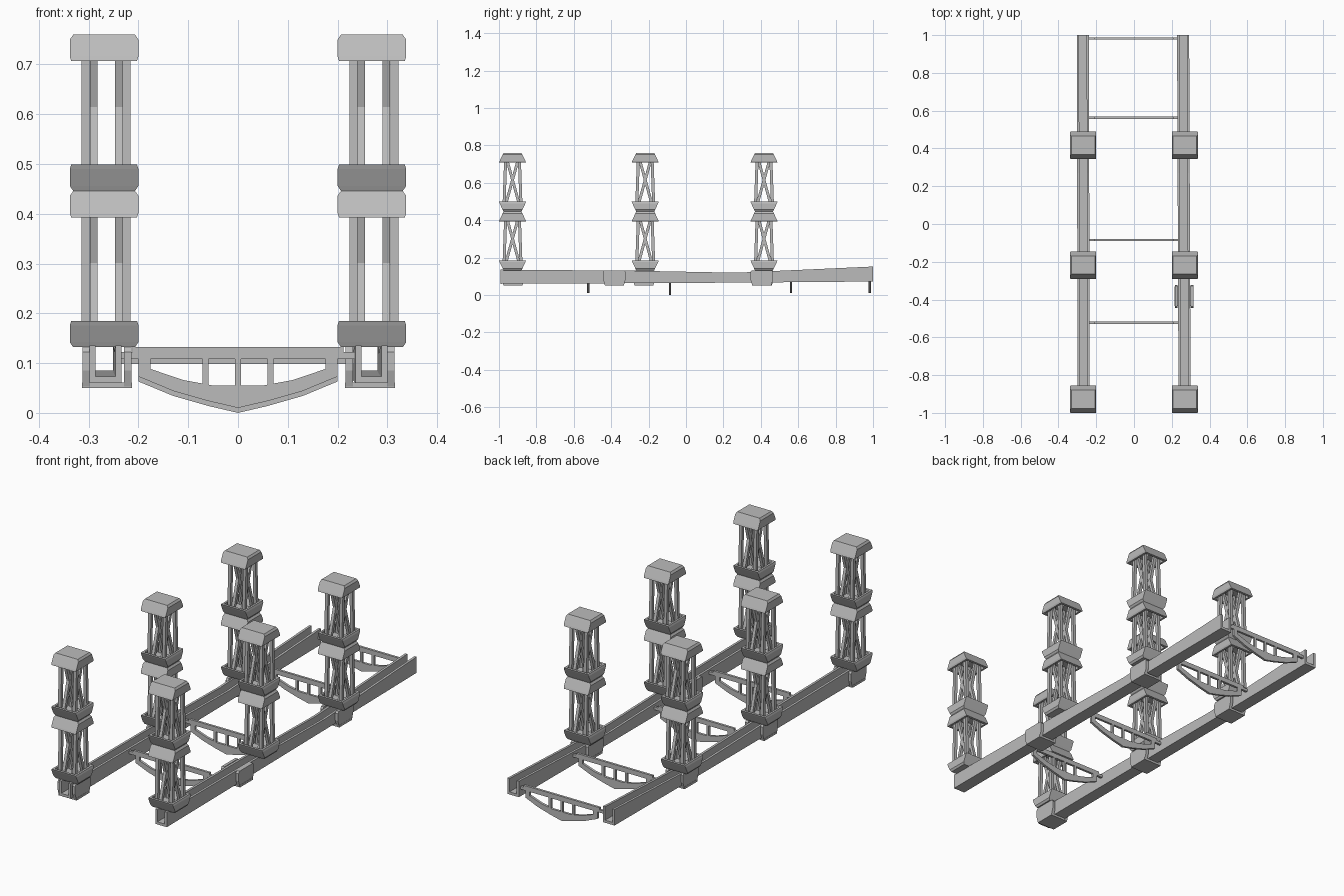
import bpy, bmesh
from mathutils import Vector

old = bpy.data.objects.get("Cube")
if old:
    bpy.data.objects.remove(old)

grey = bpy.data.materials.new("plain grey")
grey.use_nodes = True
colour = (0.5, 0.5, 0.5, 1)
grey.diffuse_color = colour
grey.node_tree.nodes["Principled BSDF"].inputs["Base Color"].default_value = colour


def finish(name, bm):
    bmesh.ops.recalc_face_normals(bm, faces=bm.faces)
    mesh = bpy.data.meshes.new(name)
    bm.to_mesh(mesh)
    bm.free()
    mesh.materials.append(grey)
    obj = bpy.data.objects.new(name, mesh)
    bpy.context.collection.objects.link(obj)
    return obj


def loft(bm, loops):
    """Skin a list of equal-length point loops and cap both ends."""
    rings = [[bm.verts.new(p) for p in loop] for loop in loops]
    n = len(rings[0])
    for a, b in zip(rings, rings[1:]):
        for i in range(n):
            j = (i + 1) % n
            bm.faces.new((a[i], a[j], b[j], b[i]))
    bm.faces.new(rings[0])
    bm.faces.new(rings[-1])


def box(bm, x0, x1, y0, y1, z0, z1):
    loft(bm, [[(x0, y0, z), (x1, y0, z), (x1, y1, z), (x0, y1, z)] for z in (z0, z1)])


def tray(name, x, y, z, up):
    """Hollow flared block; its open side faces up (1) or down (-1)."""
    steps = [(0.0, 0.062, 0.048), (0.010, 0.069, 0.053), (0.044, 0.069, 0.069),
             (0.053, 0.066, 0.0725), (0.053, 0.056, 0.060), (0.016, 0.054, 0.044)]
    bm = bmesh.new()
    loft(bm, [[(x + sx * hx, y + sy * hy, z + up * h)
               for sx, sy in ((-1, -1), (1, -1), (1, 1), (-1, 1))]
              for h, hx, hy in steps])
    finish(name, bm)


def bar(bm, a, b, w):
    """Square strut between two points that lie in a plane of constant x."""
    a, b = Vector(a), Vector(b)
    side = Vector((1, 0, 0)) * w / 2
    cross = (b - a).normalized().cross(Vector((1, 0, 0))) * w / 2
    loft(bm, [[p - side - cross, p + side - cross, p + side + cross, p - side + cross]
              for p in (a, b)])


def lattice(name, x, y, z0, z1):
    """Four leaning legs with a crossed brace on each side."""
    bm = bmesh.new()
    for s, shift in ((-1, -0.029), (1, 0.037)):
        outer, inner = x + shift + s * 0.008, x + shift - s * 0.008
        for t in (-1, 1):
            bar(bm, (outer, y + t * 0.046, z0), (outer, y + t * 0.036, z1), 0.016)
            bar(bm, (inner, y + t * 0.043, z0), (inner, y - t * 0.037, z1), 0.015)
    finish(name, bm)


def tower(label, x, y):
    tray(label + "_base_block", x, y, 0.132, 1)
    lattice(label + "_lower_lattice", x, y, 0.145, 0.435)
    tray(label + "_middle_block_lower", x, y, 0.446, -1)
    tray(label + "_middle_block_upper", x, y, 0.446, 1)
    lattice(label + "_upper_lattice", x, y, 0.46, 0.748)
    tray(label + "_cap_block", x, y, 0.760, -1)


def rail(name, x_front, x_back):
    """Open-topped channel whose height changes along its length."""
    bm = bmesh.new()
    loops = []
    for y, low, high in ((-0.993, 0.060, 0.135), (-0.3, 0.063, 0.130),
                         (0.27, 0.066, 0.119), (1.0, 0.072, 0.152)):
        x = x_front + (x_back - x_front) * (y + 1) / 2
        o, i, floor = 0.032, 0.020, low + 0.013
        loops.append([(x + px, y, pz) for px, pz in (
            (-o, high), (-o, low), (o, low), (o, high),
            (i, high), (i, floor), (-i, floor), (-i, high))])
    loft(bm, loops)
    finish(name, bm)


def collar(name, x, y):
    """Cradle of two shaped cheeks and a bottom plate around a rail."""
    bm = bmesh.new()
    side = [(-0.050, 0.050), (0.050, 0.050), (0.061, 0.085),
            (0.061, 0.122), (0.054, 0.132), (-0.054, 0.132),
            (-0.061, 0.122), (-0.061, 0.085)]
    for s in (-1, 1):
        loft(bm, [[(x + s * d, y + py, pz) for py, pz in side] for d in (0.034, 0.049)])
    box(bm, x - 0.05, x + 0.05, y - 0.051, y + 0.051, 0.050, 0.061)
    finish(name, bm)


def truss(name, y, lift):
    """Cross beam with a bowed lower chord and upright posts."""
    bm = bmesh.new()
    t = 0.006
    lower = [(0.2, 0.063), (0.13, 0.034), (0.06, 0.014)]
    upper = [(0.05, 0.045), (0.11, 0.056), (0.175, 0.078), (0.2, 0.085)]
    half = lower[::-1] + upper[::-1]
    outline = [(0, 0)] + half + [(0, 0.045)] + [(-px, pz) for px, pz in half[::-1]]
    loft(bm, [[(px, y + d, pz + lift) for px, pz in outline] for d in (-t, t)])
    box(bm, -0.238, 0.235, y - t, y + t, 0.098 + lift, 0.112 + lift)
    box(bm, -0.212, 0.212, y - t, y + t, 0.110 + lift, 0.122 + lift)
    for px, w in ((0, 0.006), (0.065, 0.006), (-0.065, 0.006), (0.188, 0.012), (-0.188, 0.012)):
        box(bm, px - w, px + w, y - t, y + t, 0.040 + lift if w < 0.01 else 0.075 + lift,
            0.105 + lift)
    finish(name, bm)


# Long channel rails
rail("right_rail", -0.266, -0.271)
rail("left_rail", 0.268, 0.260)

# Six lattice towers, three on each rail
for place, y in (("front", -0.9275), ("middle", -0.218), ("back", 0.417)):
    tower(place + "_right_tower", -0.269, y)
    tower(place + "_left_tower", 0.269, y)

# Rail collars
for i, y in enumerate((-0.925, -0.225, 0.408)):
    collar(f"right_collar_{i + 1}", -0.263, y)
for i, y in enumerate((-0.383, 0.405)):
    collar(f"left_collar_{i + 1}", 0.265, y)

# Cross trusses between the rails
for i, (y, lift) in enumerate(((-0.523, 0.010), (-0.085, 0.0), (0.562, 0.010), (0.982, 0.010))):
    truss(f"cross_truss_{i + 1}", y, lift)
